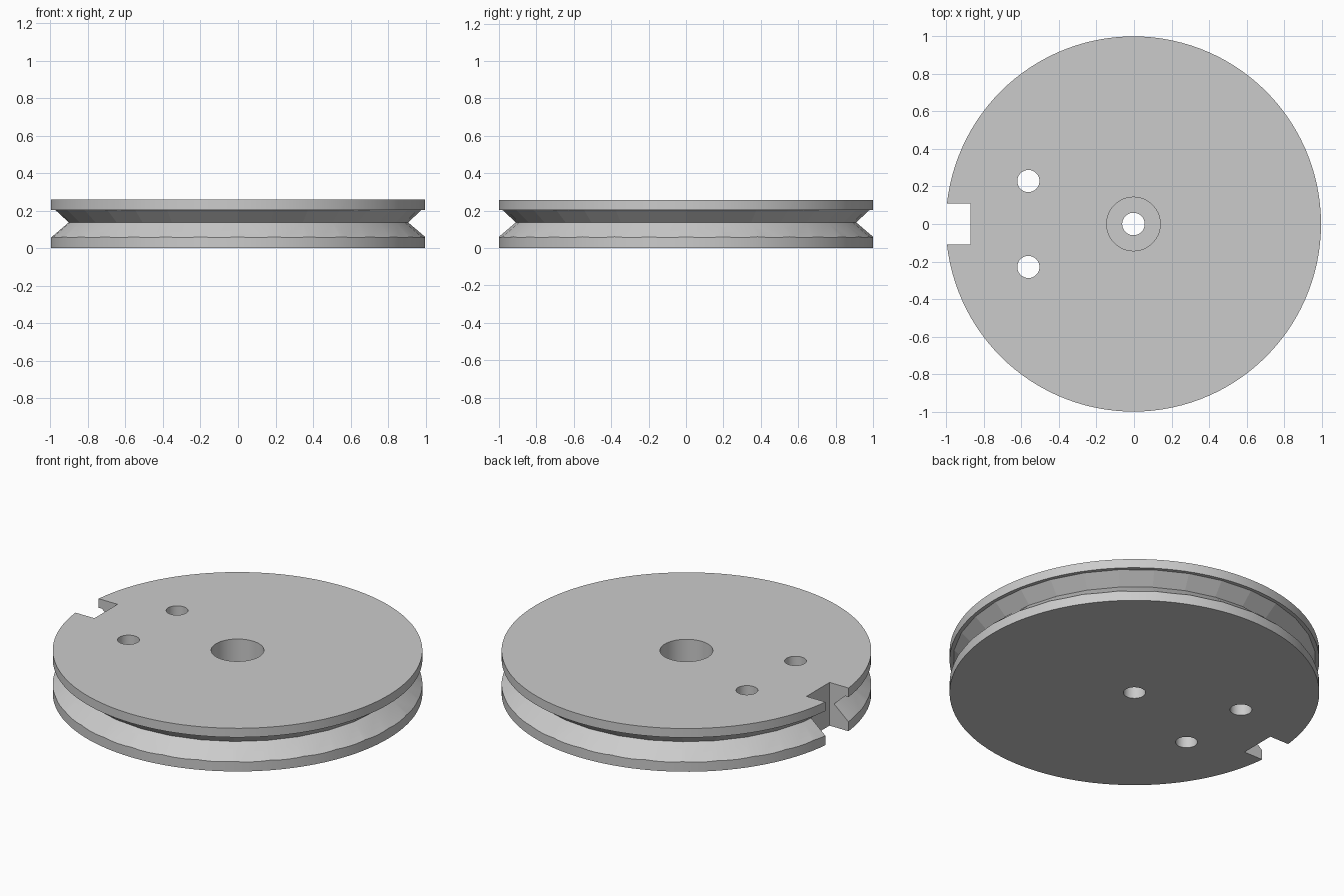
import bpy
import bmesh
import math

if "Cube" in bpy.data.objects:
    bpy.data.objects.remove(bpy.data.objects["Cube"], do_unlink=True)

CX = -0.003        # wheel axis, offset slightly because of the rim notch
HEIGHT = 0.258

grey = bpy.data.materials.new("light grey")
grey.use_nodes = True
grey.diffuse_color = (0.6, 0.6, 0.6, 1)
grey.node_tree.nodes["Principled BSDF"].inputs["Base Color"].default_value = (0.6, 0.6, 0.6, 1)


def cylinder(name, radius, x, y, z0, z1, sides):
    bpy.ops.mesh.primitive_cylinder_add(vertices=sides, radius=radius, depth=z1 - z0,
                                        location=(x, y, (z0 + z1) / 2))
    obj = bpy.context.object
    obj.name = name
    obj.data.materials.append(grey)
    return obj


def ring(name, profile, sides):
    """Closed ring swept from an (r, z) outline around the wheel axis."""
    bm = bmesh.new()
    loops = []
    for i in range(sides):
        a = math.tau * i / sides
        loops.append([bm.verts.new((r * math.cos(a), r * math.sin(a), z)) for r, z in profile])
    n = len(profile)
    for i in range(sides):
        p, q = loops[i], loops[(i + 1) % sides]
        for j in range(n):
            k = (j + 1) % n
            bm.faces.new((p[j], q[j], q[k], p[k]))
    bmesh.ops.recalc_face_normals(bm, faces=bm.faces)
    mesh = bpy.data.meshes.new(name)
    bm.to_mesh(mesh)
    bm.free()
    mesh.materials.append(grey)
    obj = bpy.data.objects.new(name, mesh)
    obj.location.x = CX
    bpy.context.collection.objects.link(obj)
    return obj


# Wheel disc
wheel = cylinder("pulley_wheel", 1, CX, 0, 0, HEIGHT, 120)

# V-groove around the rim
cutters = [ring("groove_cutter",
                [(1.06, 0.204), (0.982, 0.204), (0.91, 0.137), (1.06, 0.009)], 32)]

# Axle hole with counterbore, and the two side holes
cutters.append(cylinder("axle_cutter", 0.06, CX, 0, -0.1, 0.4, 48))
cutters.append(cylinder("counterbore_cutter", 0.143, CX, 0, 0.1, 0.4, 64))
for side in (-1, 1):
    cutters.append(cylinder("side_hole_cutter", 0.059, -0.563, side * 0.229, -0.1, 0.4, 48))

# Square notch in the right-hand rim
bpy.ops.mesh.primitive_cube_add(size=1, location=(-1.022, 0, 0.13))
notch = bpy.context.object
notch.name = "notch_cutter"
notch.scale = (0.3, 0.218, 0.6)
notch.data.materials.append(grey)
cutters.append(notch)

# Cut everything out of the disc
bpy.ops.object.select_all(action='DESELECT')
wheel.select_set(True)
bpy.context.view_layer.objects.active = wheel
for cutter in cutters:
    cutter.hide_render = True
    mod = wheel.modifiers.new(cutter.name, 'BOOLEAN')
    mod.operation = 'DIFFERENCE'
    mod.solver = 'EXACT'
    mod.object = cutter
    bpy.ops.object.modifier_apply(modifier=mod.name)
for cutter in cutters:
    bpy.data.objects.remove(cutter, do_unlink=True)

# Smooth rims and bores, crisp groove facets
bpy.ops.object.shade_smooth_by_angle(angle=math.radians(7.6))
